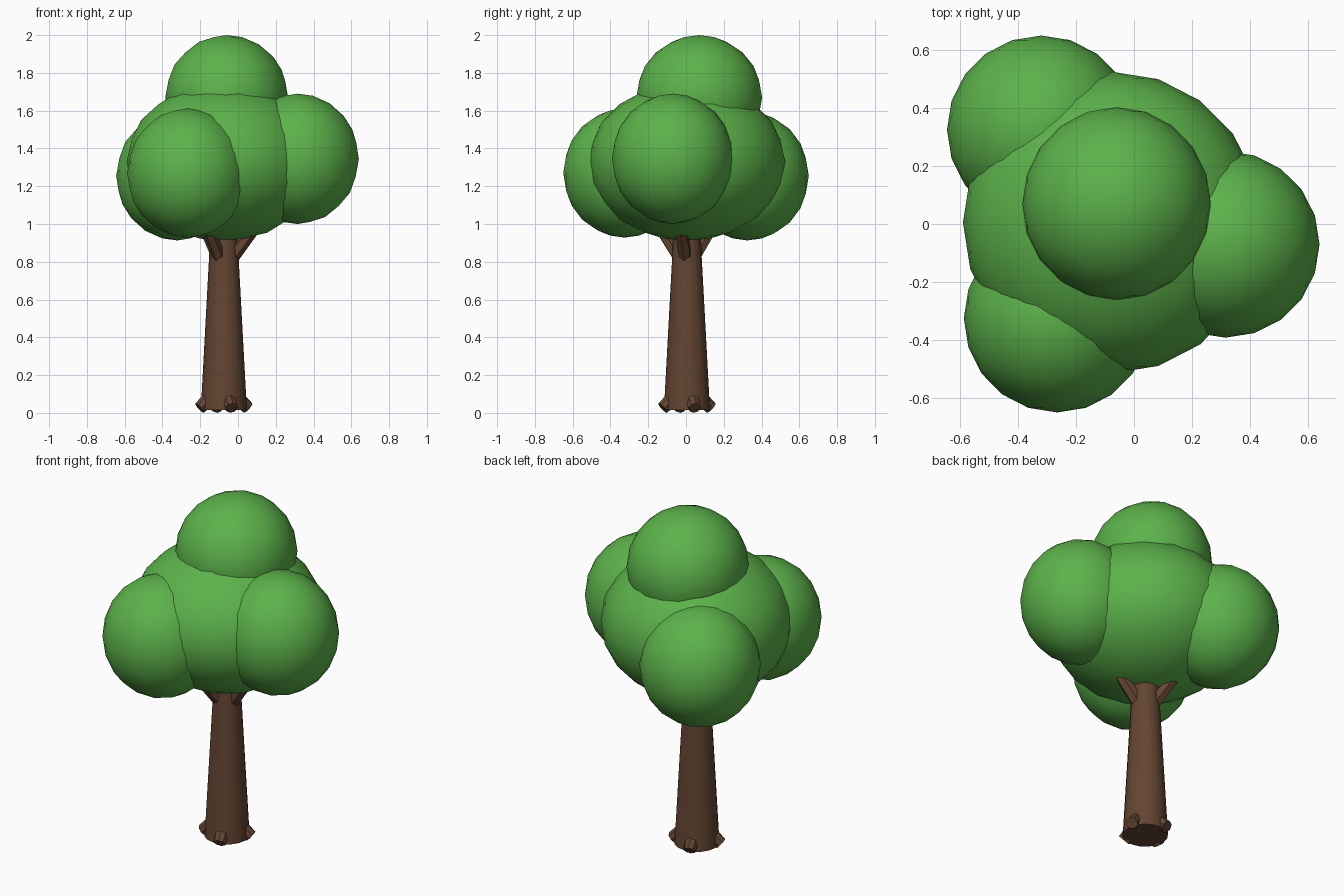
import bpy, math
from mathutils import Vector

if "Cube" in bpy.data.objects:
    bpy.data.objects.remove(bpy.data.objects["Cube"])


def material(name, color):
    m = bpy.data.materials.new(name)
    m.diffuse_color = (*color, 1)
    m.use_nodes = True
    m.node_tree.nodes["Principled BSDF"].inputs["Base Color"].default_value = m.diffuse_color
    return m


bark = material("bark_brown", (0.127, 0.060, 0.032))
leaf = material("leaf_green", (0.108, 0.445, 0.070))
AXIS = Vector((-0.075, 0.005, 0))  # trunk centre line


def finish(name, mat, angle):
    ob = bpy.context.object
    ob.name = name
    ob.data.materials.append(mat)
    bpy.ops.object.shade_smooth_by_angle(angle=math.radians(angle))
    return ob


def limb(name, start, end, r1, r2, sides, angle):
    """Tapered round piece between two points."""
    d = end - start
    bpy.ops.mesh.primitive_cone_add(vertices=sides, radius1=r1, radius2=r2, depth=d.length,
                                    location=(start + end) / 2,
                                    rotation=d.to_track_quat('Z', 'Y').to_euler())
    return finish(name, bark, angle)


def radial(azimuth, r, z):
    a = math.radians(azimuth)
    return AXIS + Vector((r * math.cos(a), r * math.sin(a), z))


# Trunk
limb("trunk", AXIS + Vector((0, 0, 0.015)), AXIS + Vector((0, 0, 1.05)), 0.122, 0.066, 16, 40)

# Root stubs, sloping out and down
for i in range(4):
    az = 18 + 90 * i
    limb(f"root_{i + 1}", radial(az, 0.06, 0.092), radial(az, 0.135, 0.026), 0.042, 0.034, 8, 30)

# Branches, one toward each side clump
for i, az in enumerate((-11, -121, 127)):
    limb(f"branch_{i + 1}", radial(az, 0.035, 0.81), radial(az, 0.22, 1.05), 0.038, 0.03, 6, 30)

# Foliage clumps: name, centre, radii
clumps = [
    ("foliage_main", (-0.075, 0.005, 1.33), (0.515, 0.52, 0.42)),
    ("foliage_top", (-0.06, 0.07, 1.67), (0.325, 0.333, 0.33)),
    ("foliage_right", (0.315, -0.07, 1.345), (0.325, 0.322, 0.345)),
    ("foliage_front_left", (-0.265, -0.325, 1.27), (0.322, 0.325, 0.342)),
    ("foliage_back_left", (-0.32, 0.325, 1.255), (0.325, 0.325, 0.342)),
]
for name, centre, radii in clumps:
    bpy.ops.mesh.primitive_ico_sphere_add(subdivisions=3, radius=1, location=centre)
    bpy.context.object.scale = radii
    finish(name, leaf, 60)
